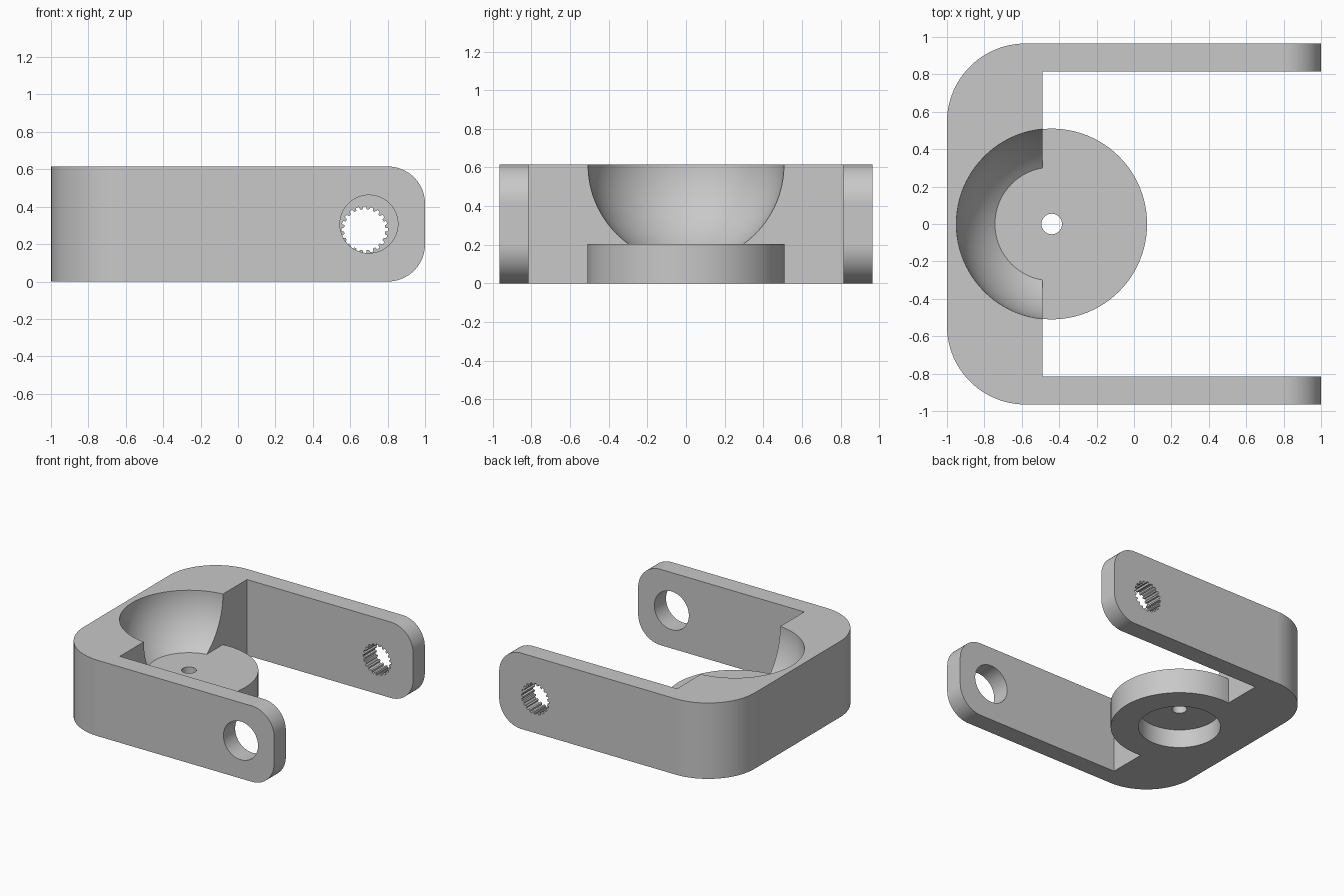
import bpy, bmesh
from math import sin, cos, pi, radians, sqrt
from mathutils import Vector

cube = bpy.data.objects.get("Cube")
if cube:
    bpy.data.objects.remove(cube, do_unlink=True)

HEIGHT = 0.615
HALF_Y = 0.965
INNER_Y = 0.815
BLOCK_X = -0.49
SEAT_X, SEAT_R, SEAT_Z = -0.44, 0.51, 0.205

grey = bpy.data.materials.new("plain grey")
grey.use_nodes = True
colour = (0.58, 0.58, 0.58, 1)
grey.diffuse_color = colour
grey.node_tree.nodes["Principled BSDF"].inputs["Base Color"].default_value = colour


def finish(name, bm):
    bmesh.ops.recalc_face_normals(bm, faces=bm.faces)
    mesh = bpy.data.meshes.new(name)
    bm.to_mesh(mesh)
    bm.free()
    mesh.materials.append(grey)
    obj = bpy.data.objects.new(name, mesh)
    bpy.context.collection.objects.link(obj)
    return obj


def prism(name, outline, offset):
    """Extrude a closed 3D outline along an offset."""
    bm = bmesh.new()
    face = bm.faces.new([bm.verts.new(p) for p in outline])
    new = bmesh.ops.extrude_face_region(bm, geom=[face])["geom"]
    verts = [v for v in new if isinstance(v, bmesh.types.BMVert)]
    bmesh.ops.translate(bm, verts=verts, vec=offset)
    return finish(name, bm)


def arc(cx, cy, r, start, end, steps=24):
    angles = [radians(start + (end - start) * i / steps) for i in range(steps + 1)]
    return [(cx + r * cos(a), cy + r * sin(a)) for a in angles]


def circle(cx, cy, r, steps=96):
    return arc(cx, cy, r, 0, 360, steps)[:-1]


def flat(points, z):
    return [(x, y, z) for x, y in points]


def upright(points, y):
    return [(x, y, z) for x, z in points]


def boolean(target, tool, operation):
    """Combine two solids and discard the tool."""
    mod = target.modifiers.new(operation.lower(), "BOOLEAN")
    mod.operation = operation
    mod.solver = "EXACT"
    mod.object = tool
    bpy.ops.object.select_all(action="DESELECT")
    bpy.context.view_layer.objects.active = target
    target.select_set(True)
    bpy.ops.object.modifier_apply(modifier=mod.name)
    bpy.data.objects.remove(tool, do_unlink=True)


# U-shaped yoke with two rounded rear corners
R = 0.42
plan = [(1, HALF_Y)] + arc(-1 + R, HALF_Y - R, R, 90, 180)
plan += arc(-1 + R, R - HALF_Y, R, 180, 270) + [(1, -HALF_Y)]
plan += [(1, -INNER_Y), (BLOCK_X, -INNER_Y), (BLOCK_X, INNER_Y), (1, INNER_Y)]
yoke = prism("yoke", flat(plan, 0), (0, 0, HEIGHT))

# Rounded arm tips
r = 0.2
tip = [(-1.2, 0 - 0.1), (0.5, -0.1), (0.5, 0)]
tip += arc(1 - r, r, r, -90, 0) + arc(1 - r, HEIGHT - r, r, 0, 90)
tip += [(0.5, HEIGHT), (0.5, HEIGHT + 0.1), (-1.2, HEIGHT + 0.1)]
boolean(yoke, prism("tip_cutter", upright(tip, -1.2), (0, 2.4, 0)), "INTERSECT")

# Spherical bowl with a flat floor, revolved around the seat axis
depth = HEIGHT - SEAT_Z
levels = 24
profile = [(SEAT_R, HEIGHT + 0.2)]
for i in range(levels + 1):
    d = depth * i / levels
    profile.append((sqrt(SEAT_R ** 2 - d ** 2), HEIGHT - d))
bm = bmesh.new()
rings = [[bm.verts.new(p) for p in flat(circle(SEAT_X, 0, rad), z)] for rad, z in profile]
for a, b in zip(rings, rings[1:]):
    for i in range(len(a)):
        j = (i + 1) % len(a)
        bm.faces.new((a[i], a[j], b[j], b[i]))
bm.faces.new(rings[0])
bm.faces.new(rings[-1])
boolean(yoke, finish("bowl_cutter", bm), "DIFFERENCE")

# Round seat, with an underside recess and a small through hole
seat = prism("seat", flat(circle(SEAT_X, 0, SEAT_R), 0), (0, 0, SEAT_Z))
boolean(yoke, seat, "UNION")
for radius, top in ((0.305, 0.15), (0.055, 0.4)):
    tool = prism("seat_cutter", flat(circle(SEAT_X, 0, radius), -0.1), (0, 0, top + 0.1))
    boolean(yoke, tool, "DIFFERENCE")

# Plain bore in the front arm
bore = prism("bore_cutter", upright(circle(0.7, 0.307, 0.155), -1.1), (0, 0.4, 0))
boolean(yoke, bore, "DIFFERENCE")

# Splined bore in the rear arm
TEETH = 20
spline = []
for i in range(TEETH):
    for step, rad in ((-0.32, 0.11), (-0.2, 0.125), (0.2, 0.125), (0.32, 0.11)):
        a = 2 * pi * (i + step) / TEETH
        spline.append((0.677 + rad * cos(a), 0.277 + rad * sin(a)))
boolean(yoke, prism("spline_cutter", upright(spline, 0.7), (0, 0.4, 0)), "DIFFERENCE")

# Smooth curved walls with crisp edges
bpy.ops.object.select_all(action="DESELECT")
bpy.context.view_layer.objects.active = yoke
yoke.select_set(True)
bpy.ops.object.shade_smooth_by_angle(angle=radians(25))
weighted = yoke.modifiers.new("weighted normals", "WEIGHTED_NORMAL")
weighted.keep_sharp = True
